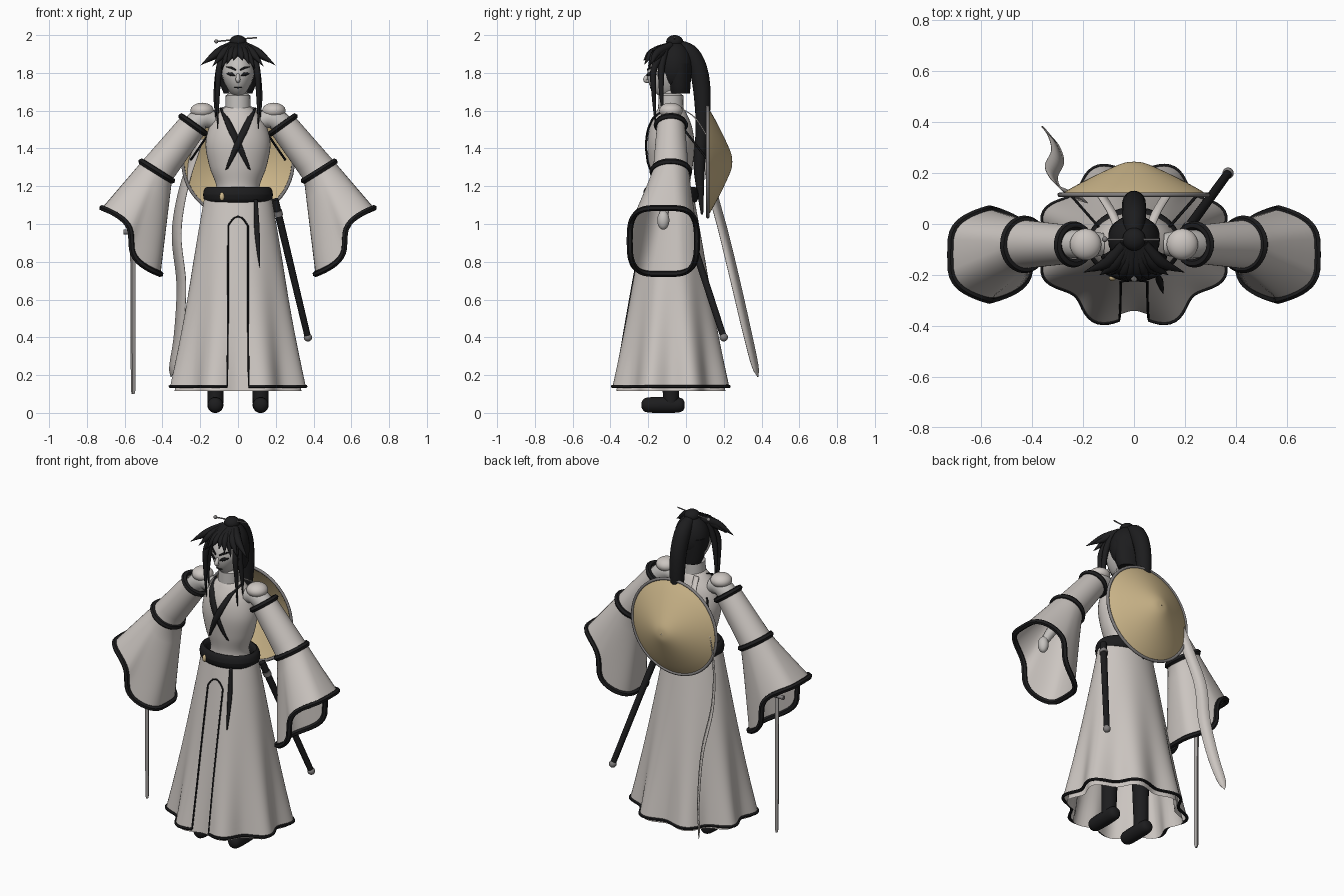
import bpy, bmesh, math
from mathutils import Vector as V

old = bpy.data.objects.get("Cube")
if old:
    bpy.data.objects.remove(old)
TAU = 2 * math.pi
CY = -0.08  # body axis


def material(name, rgb, rough=0.8):
    m = bpy.data.materials.new(name)
    m.use_nodes = True
    m.diffuse_color = (*rgb, 1)
    b = m.node_tree.nodes["Principled BSDF"]
    b.inputs["Base Color"].default_value = (*rgb, 1)
    b.inputs["Roughness"].default_value = rough
    return m


CLOTH = material("off_white_cloth", (0.60, 0.56, 0.53))
SKIN = material("pale_skin", (0.55, 0.53, 0.51))
BLACK = material("black", (0.012, 0.012, 0.013))
STRAW = material("straw", (0.62, 0.48, 0.26))
STEEL = material("grey_metal", (0.22, 0.21, 0.21))
BLADE = material("pale_metal", (0.40, 0.38, 0.37))


def finish(name, bm, mat, thick=0):
    bmesh.ops.recalc_face_normals(bm, faces=bm.faces)
    me = bpy.data.meshes.new(name)
    bm.to_mesh(me)
    bm.free()
    me.materials.append(mat)
    ob = bpy.data.objects.new(name, me)
    bpy.context.collection.objects.link(ob)
    if thick:
        mod = ob.modifiers.new("thickness", 'SOLIDIFY')
        mod.thickness, mod.offset = thick, 0
    bpy.ops.object.select_all(action='DESELECT')
    ob.select_set(True)
    bpy.context.view_layer.objects.active = ob
    bpy.ops.object.shade_smooth_by_angle(angle=math.radians(50))
    return ob


def loft(name, rings, mat, closed=True, caps=False, thick=0):
    bm = bmesh.new()
    rows = [[bm.verts.new(p) for p in r] for r in rings]
    n = len(rows[0])
    for a, b in zip(rows, rows[1:]):
        for i in range(n if closed else n - 1):
            j = (i + 1) % n
            bm.faces.new((a[i], a[j], b[j], b[i]))
    if caps:
        bm.faces.new(rows[0])
        bm.faces.new(rows[-1])
    return finish(name, bm, mat, thick)


def spline(pts, n=6):
    """Smooth path through points of any dimension."""
    p = [V(q) for q in pts]
    p = [p[0] * 2 - p[1]] + p + [p[-1] * 2 - p[-2]]
    out = []
    for a, b, c, d in zip(p, p[1:], p[2:], p[3:]):
        for k in range(n):
            t = k / n
            out.append((b * 2 + (c - a) * t + (a * 2 - b * 5 + c * 4 - d) * t * t
                        + (b * 3 - a - c * 3 + d) * t ** 3) / 2)
    return out + [p[-2]]


def tube(name, pts, mat, segs=10, smooth=6, loop=False):
    """Round tube; each point is x, y, z, radius."""
    path = spline(pts, smooth) if smooth else [V(p) for p in pts]
    rings, last, u = [], len(path) - 1, V((0.31, 0.9, 0.2))
    for i, p in enumerate(path):
        a, b = path[max(i - 1, 0)], path[min(i + 1, last)]
        if loop:
            a, b = path[i - 1], path[(i + 1) % (last + 1)]
        t = (b - a).to_3d().normalized()
        u = (u - t * u.dot(t)).normalized()
        w = t.cross(u)
        r = max(p[3], 0.0005)
        rings.append([p.to_3d() + (u * math.cos(TAU * k / segs) + w * math.sin(TAU * k / segs)) * r
                      for k in range(segs)])
    if loop:
        rings.append(rings[0])
    return loft(name, rings, mat, caps=not loop)


def ribbon(name, pts, axis, mat, thick=0.006, smooth=6):
    """Flat strip; each point is x, y, z, width along axis."""
    path, ax = spline(pts, smooth), V(axis).normalized()
    return loft(name, [[p.to_3d() - ax * p[3] / 2, p.to_3d() + ax * p[3] / 2] for p in path],
                mat, closed=False, thick=thick)


def ball(name, c, r, mat, taper=0):
    bm = bmesh.new()
    bmesh.ops.create_uvsphere(bm, u_segments=28, v_segments=18, radius=1)
    for v in bm.verts:
        k = 1 - taper * max(0, -v.co.z)
        v.co = V((c[0] + v.co.x * r[0] * k, c[1] + v.co.y * r[1], c[2] + v.co.z * r[2]))
    return finish(name, bm, mat)


# Skirt: folded cone with a front slit, over an inner layer
def skirt_pt(ang, z, k=1.0):
    t = (1.13 - z) / 0.99
    m = k * (1 - 0.08 * t * t * math.cos(8 * ang))
    return V(((0.18 + 0.175 * t) * m * math.sin(ang), CY - (0.125 + 0.18 * t) * m * math.cos(ang), z))


def slit(z):
    g = 0.052 * math.sqrt(min(1, max(0, (1.04 - z) / 0.05))) + 0.008 * max(0, 0.4 - z)
    return math.asin(g / skirt_pt(math.pi / 2, z).x)


def skirt_row(z, n=112):
    a = slit(z)
    return [skirt_pt(a + (TAU - 2 * a) * i / n, z) for i in range(n + 1)]


levels = [1.14, 1.08, 1.04, 1.035, 1.025, 1.01, 0.99] + [0.95 - 0.09 * i for i in range(9)] + [0.14]
rows = [skirt_row(z) for z in levels]
loft("outer_skirt", rows, CLOTH, closed=False)
loft("inner_skirt", [[skirt_pt(TAU * i / 96, z, 0.92) for i in range(96)]
                     for z in (1.1, 0.9, 0.7, 0.5, 0.3, 0.2, 0.115)], CLOTH)
tube("skirt_hem_trim", [(*p, 0.009) for p in rows[-1]], BLACK, 6, 0)
edge = [r[0] for r in rows[:1:-1]] + [r[-1] for r in rows[3:]]
tube("slit_trim", [(*p, 0.005) for p in edge], BLACK, 6, 0)

# Torso and belt
PROFILE = spline([(1.12, 0.13, 0.11), (1.2, 0.115, 0.1), (1.3, 0.15, 0.115), (1.42, 0.172, 0.125),
                  (1.52, 0.15, 0.11), (1.59, 0.1, 0.08), (1.63, 0.055, 0.055)])


def oval(z, rx, ry, cy=CY, n=40):
    return [V((rx * math.cos(TAU * i / n), cy + ry * math.sin(TAU * i / n), z)) for i in range(n)]


loft("robe_torso", [oval(*p) for p in PROFILE], CLOTH, caps=True)
loft("belt", [oval(1.155 + 0.042 * math.sin(a), 0.163 + 0.022 * math.cos(a), 0.125 + 0.022 * math.cos(a))
              for a in (TAU * i / 12 for i in range(13))], BLACK)
ball("belt_buckle", (-0.085, -0.212, 1.145), (0.013, 0.012, 0.022), STRAW)
ribbon("belt_sash", [(0.095, -0.205, 1.13, 0.018), (0.1, -0.222, 0.98, 0.028),
                     (0.108, -0.25, 0.86, 0.018), (0.115, -0.272, 0.77, 0.002)], (1, 0, 0), BLACK)


def chest(x, z):
    p = min(PROFILE, key=lambda q: abs(q[0] - z))
    return CY - p[2] * math.sqrt(max(0, 1 - (x / p[1]) ** 2)) - 0.006


for s, side in ((1, "left"), (-1, "right")):
    band = []
    for k in range(9):
        x, z = s * (0.085 - 0.145 * k / 8), 1.61 - 0.32 * k / 8
        band.append((x, chest(x, z) - 0.003 * (s > 0), z, 0.01 + 0.042 * math.sin(math.pi * (k + 0.8) / 9)))
    ribbon(side + "_collar_band", band, (1, 0, s * 0.4), BLACK, smooth=3)

# Arms, sleeves and hands: centre, half sizes and roundness per axis
SLEEVE = [((0.237, CY, 1.525), (0.0625, 0.074, 0.045), (1, 1, 1)),
          ((0.43, CY, 1.28), (0.08, 0.095, 0.05), (1, 1, 1)),
          ((0.565, -0.12, 0.91), (0.155, 0.178, 0.175), (1.9, 0.5, 0.65))]


def sleeve_key(i, s, n=56):
    (cx, cy, cz), (rx, ry, rz), (ex, ey, ez) = SLEEVE[i]
    out = []
    for k in range(n):
        c, d = math.cos(TAU * k / n), math.sin(TAU * k / n)
        power = lambda q, e: math.copysign(abs(q) ** e, q)
        out.append(V((s * (cx + rx * power(c, ex)), cy + ry * power(d, ey), cz + rz * power(c, ez))))
    return out


for s, side in ((1, "left"), (-1, "right")):
    keys = [sleeve_key(i, s) for i in range(3)]
    rings = [[p.lerp(q, k / 5) for p, q in zip(a, b)] for a, b in zip(keys, keys[1:]) for k in range(5)]
    loft(side + "_sleeve", rings + [keys[2]], CLOTH)
    for part, key, r in zip(("shoulder", "elbow", "cuff"), keys, (0.017, 0.018, 0.016)):
        tube(f"{side}_{part}_trim", [(*p, r) for p in key], BLACK, 6, 0, True)
    ball(side + "_shoulder", (s * 0.19, CY, 1.6), (0.062, 0.062, 0.042), CLOTH)
    tube(side + "_arm", [(s * 0.12, CY, 1.55, 0.045), (s * 0.22, CY, 1.54, 0.058), (s * 0.43, CY, 1.28, 0.045),
                         (s * 0.57, -0.12, 1.04, 0.024)], SKIN)
    ball(side + "_hand", (s * 0.575, -0.12, 1.02), (0.03, 0.032, 0.05), SKIN)
    # Legs and shoes
    tube(side + "_leg", [(s * 0.12, -0.08, 0.05, 0.042), (s * 0.11, CY, 0.6, 0.055)], BLACK, 14, 1)
    tube(side + "_shoe", [(s * 0.12, -0.235, 0.042, 0.015), (s * 0.12, -0.22, 0.042, 0.035),
                          (s * 0.12, -0.18, 0.042, 0.042), (s * 0.12, -0.06, 0.042, 0.042),
                          (s * 0.12, -0.02, 0.042, 0.034), (s * 0.12, -0.008, 0.042, 0.015)], BLACK, 16, 3)

# Head and face
HEAD, HR = V((0, -0.095, 1.79)), V((0.085, 0.11, 0.122))
tube("neck", [(0, CY, 1.58, 0.068), (0, CY, 1.68, 0.066), (0, CY, 1.69, 0.05), (0, CY, 1.74, 0.05)], SKIN, 20, 1)
ball("head", HEAD, HR, SKIN, 0.3)
tube("nose", [(0, -0.19, 1.805, 0.006), (0, -0.215, 1.765, 0.013), (0, -0.195, 1.752, 0.006)], SKIN, 8)


def on_face(x, z, w):
    q = 1 - (x / HR.x) ** 2 - ((z - HEAD.z) / HR.z) ** 2
    return (x, HEAD.y - HR.y * math.sqrt(max(q, 0)) - 0.003, z, w)


for s, side in ((1, "left"), (-1, "right")):
    ribbon(side + "_eye", [on_face(s * 0.017, 1.787, 0.004), on_face(s * 0.036, 1.793, 0.019),
                           on_face(s * 0.06, 1.797, 0.004)], (0, 0, 1), BLACK)
    ribbon(side + "_eyebrow", [on_face(s * 0.012, 1.815, 0.007), on_face(s * 0.035, 1.827, 0.011),
                               on_face(s * 0.06, 1.832, 0.003)], (0, 0, 1), BLACK)
ribbon("mouth", [on_face(-0.02, 1.723, 0.002), on_face(0, 1.721, 0.006), on_face(0.02, 1.723, 0.002)],
       (0, 0, 1), BLACK)

# Hair: cap, nape, bun, fringe spikes, side locks and ponytail
ball("hair_cap", (0, -0.062, 1.835), (0.102, 0.098, 0.135), BLACK)
loft("hair_nape", [oval(1.69, 0.075, 0.055, -0.035), oval(1.73, 0.092, 0.062, -0.038),
                   oval(1.85, 0.1, 0.07, -0.04)], BLACK, caps=True)
ball("hair_bun", (0, -0.06, 1.965), (0.045, 0.045, 0.035), BLACK)
SPIKES = [(0.198, -0.19, 1.84), (0.165, -0.17, 1.855), (0.135, -0.2, 1.835), (0.115, -0.15, 1.78),
          (0.09, -0.2, 1.82), (0.06, -0.22, 1.845), (0.025, -0.225, 1.865)]
for s, side in ((1, "left"), (-1, "right")):
    for k, (x, y, z) in enumerate(SPIKES):
        tube(f"{side}_fringe_{k + 1}", [(s * x * 0.2, -0.08, 1.945, 0.02), (s * x * 0.55, y * 0.8, 1.907, 0.022),
                                        (s * x, y, z, 0.001)], BLACK, 8, 4)
    for k, (x, y, z) in enumerate(((0.108, -0.17, 1.5), (0.118, -0.13, 1.56))):
        tube(f"{side}_side_lock_{k + 1}", [(s * 0.07, -0.11, 1.92, 0.018), (s * 0.1, y, 1.82, 0.018),
                                           (s * x, y, 1.68, 0.012), (s * x, y + 0.01, z, 0.002)], BLACK, 8)
tube("ponytail", [(0, -0.05, 1.95, 0.03), (0, 0.025, 1.9, 0.046), (0, 0.07, 1.8, 0.048),
                  (0, 0.087, 1.66, 0.044), (0, 0.085, 1.5, 0.034), (0, 0.07, 1.3, 0.03),
                  (0, 0.085, 1.05, 0.006)], BLACK, 16)
tube("hairpin", [(-0.11, -0.06, 1.967, 0.004), (0.1, -0.06, 1.987, 0.004)], STEEL, 8, 1)
ball("hairpin_bead", (-0.115, -0.06, 1.967), (0.011, 0.011, 0.011), STEEL)


# Conical hat on the back, with straps, cords and a long ribbon
def hat_ring(r, y, n=56):
    return [V((r * math.cos(TAU * i / n), y, 1.33 + r * math.sin(TAU * i / n))) for i in range(n)]


HAT = spline([(0.29, 0.115), (0.24, 0.145), (0.17, 0.182), (0.09, 0.22), (0.04, 0.24), (0.002, 0.245)], 4)
loft("straw_hat", [hat_ring(r, y) for r, y in HAT], STRAW)
tube("hat_rim", [(*p, 0.009) for p in hat_ring(0.292, 0.115)], STEEL, 8, 0, True)
for s, side in ((1, "left"), (-1, "right")):
    ribbon(side + "_hat_strap", [(s * 0.06, -0.02, 1.61, 0.035), (s * 0.09, 0.05, 1.56, 0.035),
                                 (s * 0.13, 0.115, 1.46, 0.035)], (1, 0, 0), CLOTH)
    tube(side + "_hat_cord", [(s * 0.14, -0.01, 1.5, 0.006), (s * 0.25, 0.115, 1.34, 0.006)], BLACK, 6, 1)
ribbon("long_ribbon", [(-0.2, 0.10, 1.45, 0.05), (-0.285, 0.135, 1.2, 0.065), (-0.325, 0.2, 0.95, 0.07),
                       (-0.3, 0.265, 0.68, 0.07), (-0.315, 0.325, 0.42, 0.065), (-0.345, 0.365, 0.25, 0.05),
                       (-0.355, 0.38, 0.19, 0.004)], (1, -1, 0), CLOTH, 0.003)
bpy.data.objects["long_ribbon"].name = "long_ribbon"

# Scabbard at the left hip
tube("scabbard", [(0.195, -0.04, 1.13, 0.02), (0.37, 0.2, 0.4, 0.017)], BLACK, 14, 1)
tube("scabbard_collar", [(0.209, -0.021, 1.07, 0.024), (0.215, -0.012, 1.045, 0.024)], STEEL, 14, 1)
ball("scabbard_tip", (0.37, 0.2, 0.4), (0.022, 0.022, 0.022), STEEL)

# Sword held in the right hand
tube("sword_hilt", [(-0.56, -0.11, 0.95, 0.013), (-0.575, -0.11, 1.09, 0.013)], BLACK, 10, 1)
tube("sword_guard", [(-0.605, -0.11, 0.957, 0.013), (-0.525, -0.11, 0.957, 0.013)], STEEL, 8, 1)
tube("sword_blade", [(-0.557, -0.11, 0.96, 0.015), (-0.555, -0.11, 0.12, 0.013),
                     (-0.555, -0.11, 0.1, 0.008)], BLADE, 4, 0)
